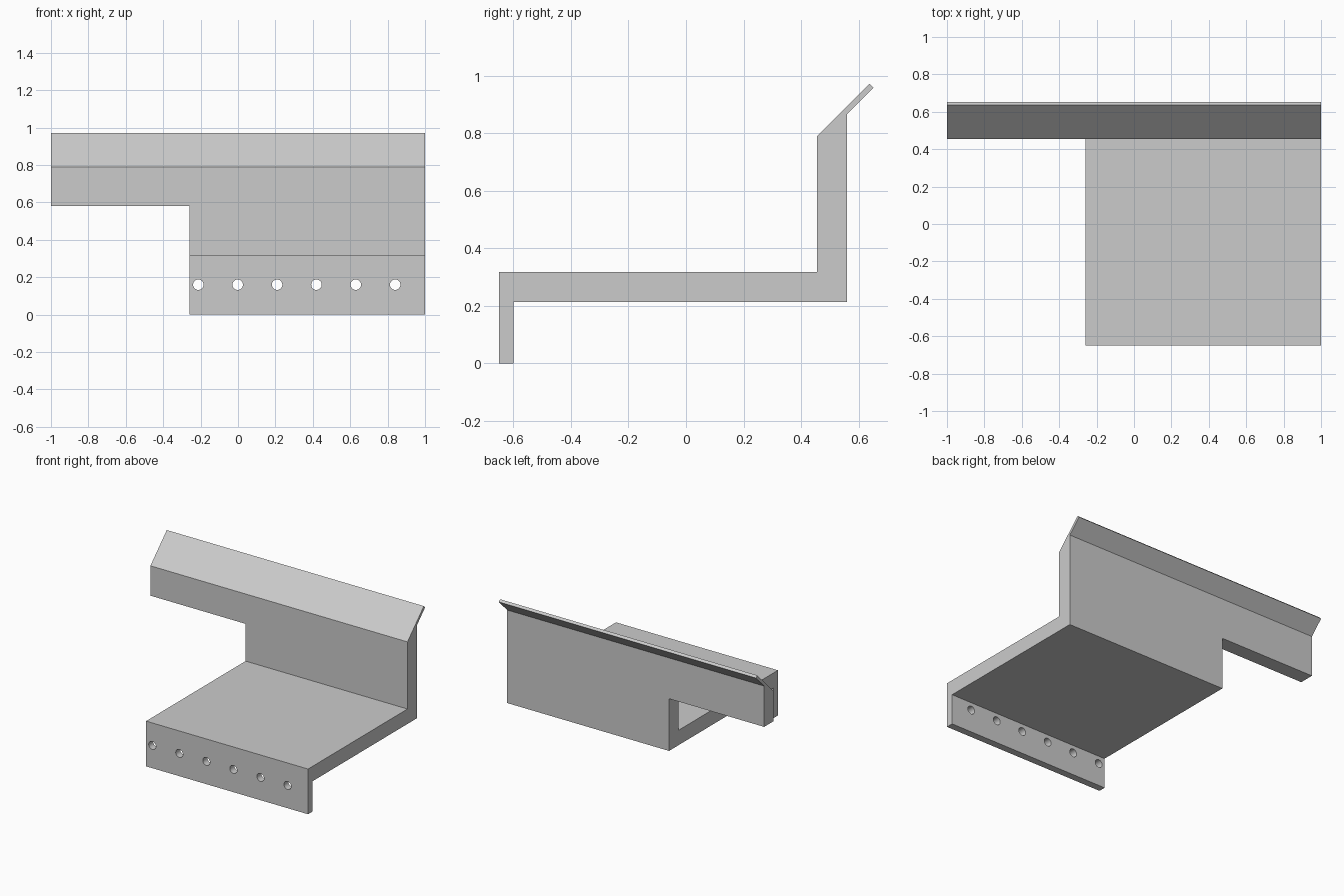
import bpy
import bmesh
from mathutils import Matrix, Vector

if "Cube" in bpy.data.objects:
    bpy.data.objects.remove(bpy.data.objects["Cube"])

grey = bpy.data.materials.new("plain grey")
grey.use_nodes = True
grey.diffuse_color = (0.6, 0.6, 0.6, 1)
grey.node_tree.nodes["Principled BSDF"].inputs["Base Color"].default_value = (0.6, 0.6, 0.6, 1)


def make_object(name, bm):
    bmesh.ops.recalc_face_normals(bm, faces=bm.faces)
    mesh = bpy.data.meshes.new(name)
    bm.to_mesh(mesh)
    bm.free()
    mesh.materials.append(grey)
    obj = bpy.data.objects.new(name, mesh)
    bpy.context.collection.objects.link(obj)
    return obj


def cut(target, cutter):
    """Subtract the cutter for good, then discard it."""
    cutter.hide_render = True
    mod = target.modifiers.new("cut", 'BOOLEAN')
    mod.operation = 'DIFFERENCE'
    mod.solver = 'EXACT'
    mod.object = cutter
    bpy.context.view_layer.objects.active = target
    bpy.ops.object.modifier_apply(modifier=mod.name)
    bpy.data.objects.remove(cutter)


# Bracket: side profile (y, z) swept across the full width
profile = [(-0.65, 0), (-0.60, 0), (-0.60, 0.213), (0.56, 0.213),
           (0.56, 0.867), (0.651, 0.958), (0.637, 0.972),
           (0.455, 0.79), (0.455, 0.318), (-0.65, 0.318)]
bm = bmesh.new()
face = bm.faces.new([bm.verts.new((-1, y, z)) for y, z in profile])
swept = bmesh.ops.extrude_face_region(bm, geom=[face])["geom"]
bmesh.ops.translate(bm, vec=(2, 0, 0),
                    verts=[v for v in swept if isinstance(v, bmesh.types.BMVert)])
bracket = make_object("bracket", bm)

# Notch: clears the shelf and lower wall on the right
bm = bmesh.new()
bmesh.ops.create_cube(bm, size=1, matrix=Matrix.LocRotScale(
    Vector((-0.76, 0, 0.08)), None, Vector((1, 2, 1))))
cut(bracket, make_object("notch_cutter", bm))

# Row of round holes through the front lip
bm = bmesh.new()
for i in range(6):
    bmesh.ops.create_cone(
        bm, cap_ends=True, segments=32, radius1=0.028, radius2=0.028, depth=0.2,
        matrix=Matrix.Translation((-0.212 + 0.2105 * i, -0.625, 0.16))
        @ Matrix.Rotation(1.5707963, 4, 'X'))
cut(bracket, make_object("hole_cutter", bm))

# Smooth hole walls, sharp plate edges
bpy.ops.object.select_all(action='DESELECT')
bracket.select_set(True)
bpy.context.view_layer.objects.active = bracket
bpy.ops.object.shade_smooth_by_angle(angle=0.5)
